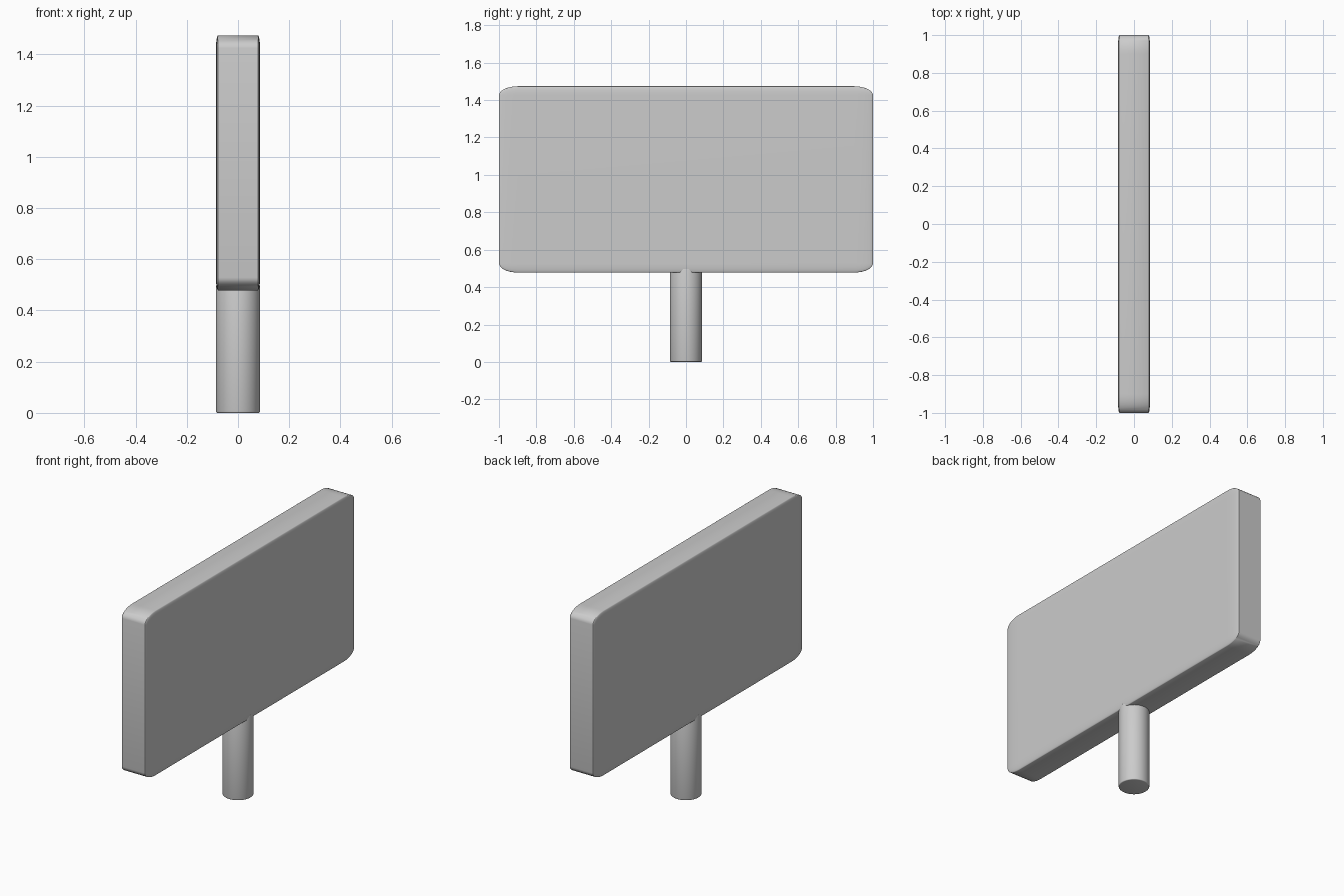
import bpy, bmesh
from mathutils import Matrix, Vector

if "Cube" in bpy.data.objects:
    bpy.data.objects.remove(bpy.data.objects["Cube"])


def finish(name, bm, size, centre):
    """Scale a unit-sized mesh to its final size and make a smooth object."""
    bmesh.ops.transform(bm, verts=bm.verts[:],
                        matrix=Matrix.Translation(centre) @ Matrix.Diagonal(Vector((*size, 1))))
    mesh = bpy.data.meshes.new(name)
    bm.to_mesh(mesh)
    bm.free()
    obj = bpy.data.objects.new(name, mesh)
    bpy.context.collection.objects.link(obj)
    bpy.ops.object.select_all(action='DESELECT')
    obj.select_set(True)
    bpy.context.view_layer.objects.active = obj
    bpy.ops.object.shade_smooth_by_angle(angle=0.6)
    return obj


# Sign board: rounded cube stretched, so its rounding stretches along with it
bm = bmesh.new()
bmesh.ops.create_cube(bm, size=1)
bmesh.ops.bevel(bm, geom=bm.edges[:], offset=0.05, segments=8, profile=0.5,
                affect='EDGES', clamp_overlap=True)
finish("sign_board", bm, (0.172, 2.0, 0.996), (0, 0, 0.976))

# Post: cylinder with slightly softened rims, its top set into the board
bm = bmesh.new()
bmesh.ops.create_cone(bm, cap_ends=True, segments=64, radius1=0.0855, radius2=0.0855, depth=0.5)
rims = [e for e in bm.edges if abs(e.verts[0].co.z - e.verts[1].co.z) < 1e-5]
bmesh.ops.bevel(bm, geom=rims, offset=0.005, segments=3, profile=0.5, affect='EDGES')
finish("post", bm, (1, 1, 1), (0, 0, 0.25))
